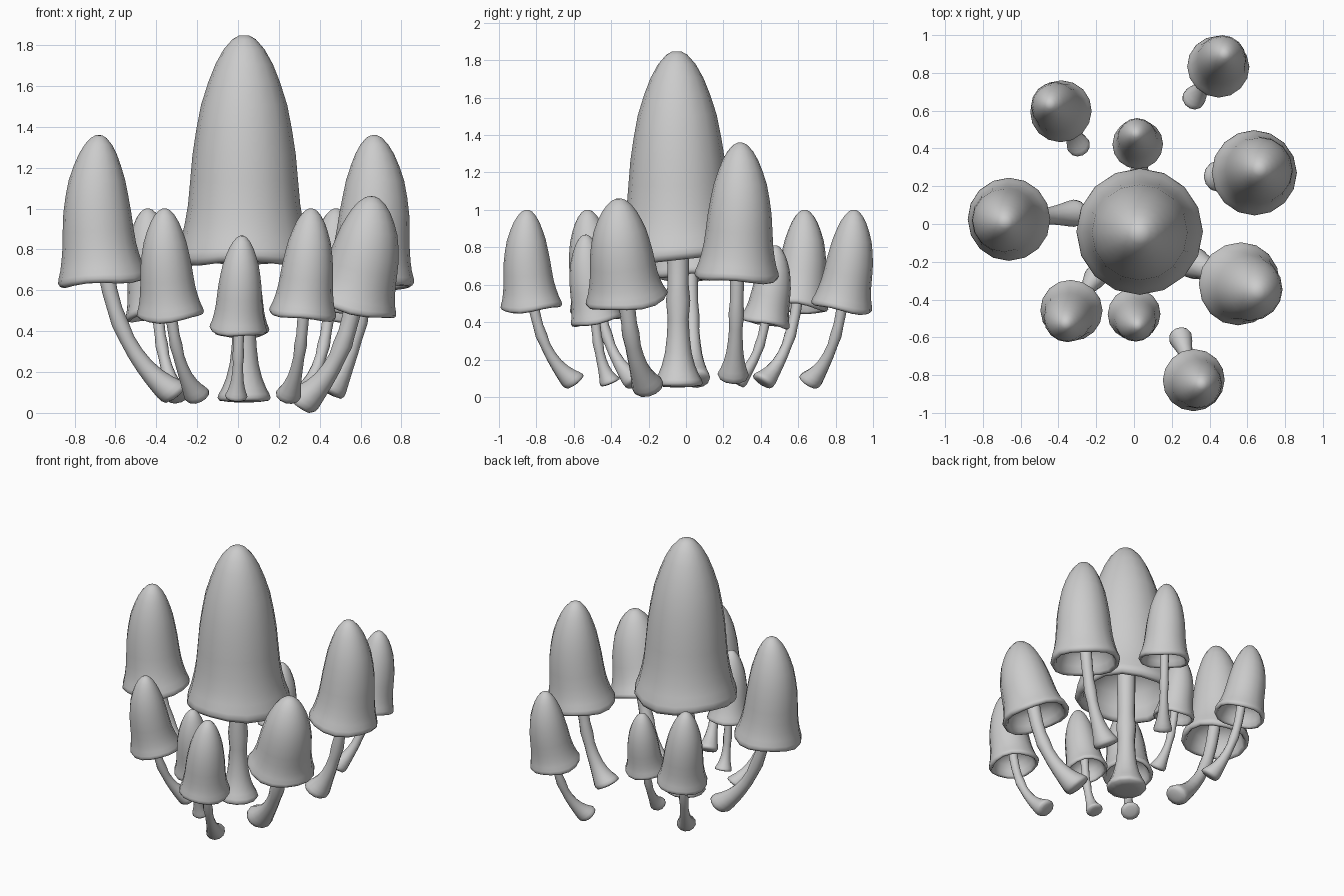
import bpy, math
from mathutils import Vector

if "Cube" in bpy.data.objects:
    bpy.data.objects.remove(bpy.data.objects["Cube"])

# name, rim centre, apex, rim radius, stem foot, foot radius, stem radius
MUSHROOMS = [
    ("centre", (.03, -.04, .74), (.03, -.05, 1.85), .335, (.03, -.04, .05), .13, .056),
    ("left", (-.66, .025, .64), (-.68, .01, 1.36), .22, (-.29, .06, .085), .072, .037),
    ("right_back", (.635, .27, .635), (.665, .29, 1.36), .226, (.43, .25, .10), .083, .036),
    ("right_front", (.555, -.315, .515), (.66, -.36, 1.06), .222, (.29, -.195, .045), .085, .042),
    ("front_left", (-.33, -.455, .475), (-.36, -.53, 1.0), .165, (-.19, -.26, .075), .062, .027),
    ("front_centre", (.0, -.475, .40), (.02, -.54, .867), .14, (-.01, -.40, .07), .055, .025),
    ("front_right", (.315, -.825, .475), (.36, -.85, 1.0), .165, (.24, -.585, .075), .062, .027),
    ("back_centre", (.02, .42, .39), (.01, .48, .81), .134, (.03, .26, .075), .052, .024),
    ("back_left", (-.385, .595, .475), (-.445, .635, 1.0), .165, (-.285, .40, .075), .062, .027),
    ("back_right", (.445, .83, .475), (.48, .90, 1.0), .165, (.305, .65, .075), .062, .027),
]

# bell profile (radius, height): under side, rolled lip, outside
CAP = [(.25, .24), (.5, .21), (.70, .15), (.79, .07), (.84, .015), (.90, -.008), (.965, .0),
       (1, .022), (.98, .05), (.92, .10), (.865, .17), (.82, .25), (.79, .35), (.755, .47), (.70, .58),
       (.63, .69), (.525, .79), (.42, .87), (.30, .935), (.17, .98), (.07, .997)]

# stem flare (position along stem, share of foot flare)
FLARE = [(0, .1), (.004, .55), (.018, .88), (.045, 1), (.08, .92), (.13, .7), (.21, .42), (.30, .2),
         (.4, .07), (.5, .0), (.6, .12), (.68, .0), (.78, .03), (.9, .06), (1, .06)]


def loft(name, rings, sides, wave=None):
    """Skin circles given as (centre, direction, radius) and close both ends."""
    verts, faces = [], []
    for i, (c, d, r) in enumerate(rings):
        d = d.normalized()
        u = Vector((0, 1, 0)).cross(d).normalized()
        v = d.cross(u)
        for k in range(sides):
            a = 2 * math.pi * k / sides
            p = c + (u * math.cos(a) + v * math.sin(a)) * r
            if wave:
                p += d * wave(i, a)
            verts.append(p)
    for i in range(len(rings) - 1):
        for k in range(sides):
            a, b = i * sides + k, i * sides + (k + 1) % sides
            faces.append((a, b, b + sides, a + sides))
    n = len(verts)
    faces += [tuple(reversed(range(sides))), tuple(range(n - sides, n))]
    me = bpy.data.meshes.new(name)
    me.from_pydata(verts, [], faces)
    me.shade_smooth()
    ob = bpy.data.objects.new(name, me)
    bpy.context.collection.objects.link(ob)
    return ob


for n, (name, rim, apex, r, foot, foot_r, stem_r) in enumerate(MUSHROOMS):
    rim, apex, foot = Vector(rim), Vector(apex), Vector(foot)
    axis = apex - rim

    # outer caps bow slightly away from the middle of the cluster
    bow = Vector((rim.x, rim.y, 0)).normalized() * (.09 * r if n else 0)

    # cap with a slightly wavy lip
    def lip(i, a):
        return .04 * r * math.sin(3 * a + n) * max(0, 1 - abs(CAP[i][1]) / .15)
    loft(name + "_cap", [(rim + axis * h + bow * math.sin(math.pi * max(h, 0)),
                          axis + bow * 2 * math.cos(math.pi * h), r * w) for w, h in CAP], 16, lip)

    # stem bending from foot up into the cap
    top = rim + axis * .25
    ctrl = foot.lerp(top, .85)
    ctrl.z = foot.z + .25 * (top.z - foot.z)
    rings = []
    for t, f in FLARE:
        p = foot * (1 - t) ** 2 + ctrl * (2 * t * (1 - t)) + top * t * t
        d = (ctrl - foot) * (1 - t) + (top - ctrl) * t
        d = d.normalized() + Vector((0, 0, .5 * max(0, 1 - t / .4)))  # foot turns to the ground
        rings.append((p, d, stem_r * min(1, .3 + 60 * t) + (foot_r - stem_r) * f))
    loft(name + "_stem", rings, 12)

# rest the lowest foot on the ground
obs = list(bpy.context.collection.objects)
low = min(v.co.z for o in obs for v in o.data.vertices)
for o in obs:
    o.location.z = -low
